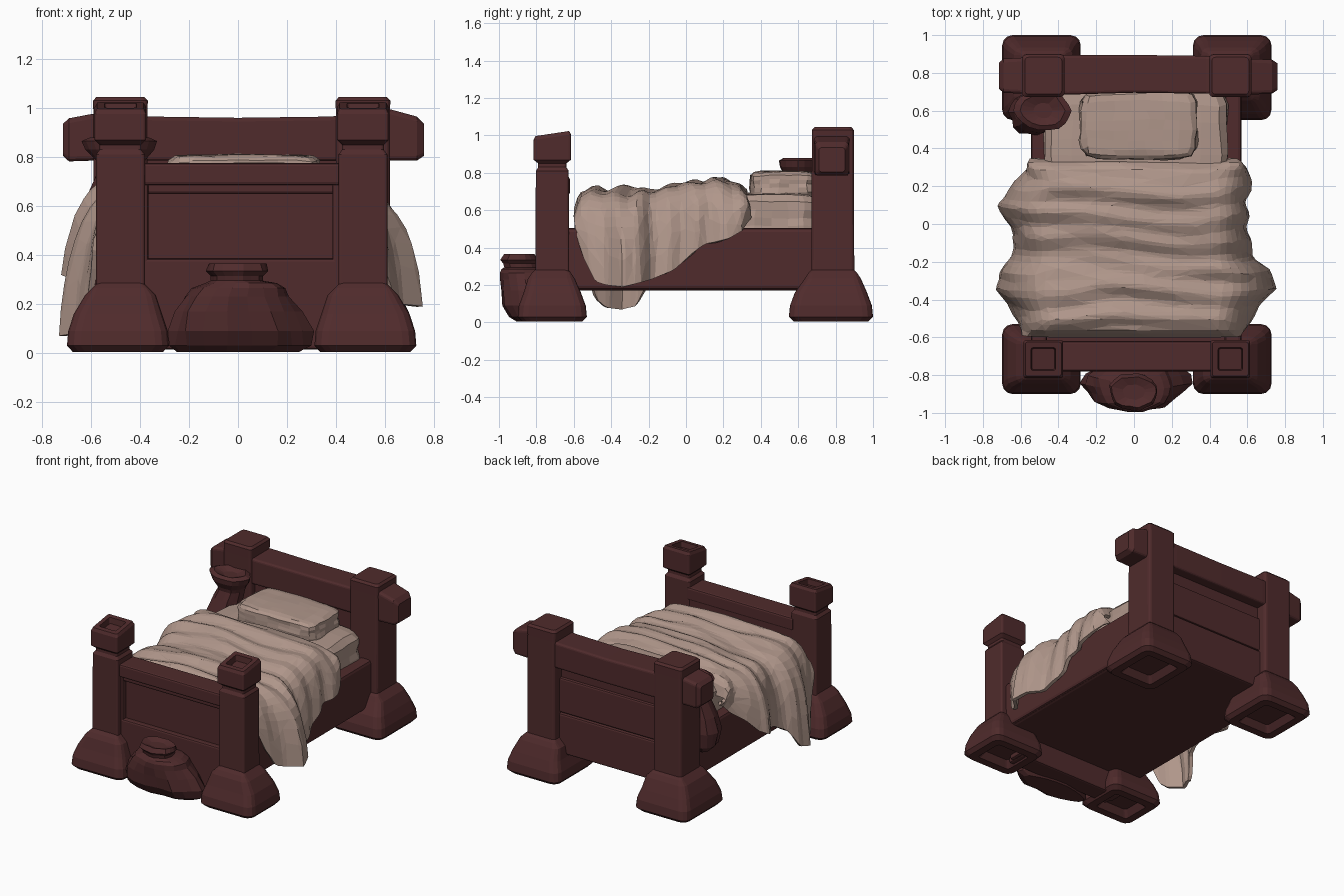
import bpy, bmesh, math, random
from mathutils import Vector, noise

random.seed(4)


def material(name, rgb):
    m = bpy.data.materials.new(name)
    m.diffuse_color = (*rgb, 1)
    return m


WOOD = material("dark red wood", (0.080, 0.024, 0.025))
LINEN = material("cream linen", (0.43, 0.305, 0.255))


def finish(name, bm, mat, bevel=0):
    bmesh.ops.recalc_face_normals(bm, faces=bm.faces)
    me = bpy.data.meshes.new(name)
    bm.to_mesh(me)
    bm.free()
    me.materials.append(mat)
    ob = bpy.data.objects.new(name, me)
    bpy.context.collection.objects.link(ob)
    if bevel:
        b = ob.modifiers.new("bevel", 'BEVEL')
        b.width, b.segments, b.limit_method = bevel, 2, 'ANGLE'
    return ob


def box(name, x, y, z, mat=WOOD, bevel=0.012):
    bm = bmesh.new()
    bmesh.ops.create_cube(bm, size=1)
    for v in bm.verts:
        v.co = [(r[0] + r[1]) / 2 + c * (r[1] - r[0]) for c, r in zip(v.co, (x, y, z))]
    return finish(name, bm, mat, bevel)


def skin(bm, rings):
    """Join rings of points into a closed tube."""
    rows = [[bm.verts.new(p) for p in r] for r in rings]
    n = len(rows[0])
    for a, b in zip(rows, rows[1:]):
        for i in range(n):
            bm.faces.new((a[i], a[(i + 1) % n], b[(i + 1) % n], b[i]))
    bm.faces.new(rows[0][::-1])
    bm.faces.new(rows[-1])


def rounded_rect(a, b, ra, rb, c):
    pts = []
    for k, (sa, sb) in enumerate(((1, 1), (-1, 1), (-1, -1), (1, -1))):
        for step in range(4):
            t = math.pi / 2 * (k + step / 3)
            pts.append((a + sa * (ra - c) + c * math.cos(t), b + sb * (rb - c) + c * math.sin(t)))
    return pts


def loft(name, rings, along_x=False, tilt=0):
    """Rounded rectangle loft; ring = height, centre a, b, half sizes a, b, corner radius."""
    bm = bmesh.new()
    skin(bm, [[(h, a, b) if along_x else (a, b, h + (tilt * (b - r[1]) if h > 0.95 else 0))
               for a, b in rounded_rect(*r)] for h, *r in rings])
    return finish(name, bm, WOOD)


# Feet, hollow underneath, and posts
def foot(name, x, y, ry, px, py, rpx, rpy):
    rings = [(0.05, x, y, 0.10, ry - 0.11, 0.02), (0.005, x, y, 0.13, ry - 0.08, 0.02),
             (0.005, x, y, 0.185, ry - 0.025, 0.05), (0.03, x, y, 0.208, ry, 0.055),
             (0.09, x, y, 0.203, ry - 0.006, 0.055), (0.16, x, y, 0.18, ry - 0.032, 0.05),
             (0.235, px, py, rpx + 0.045, rpy + 0.035, 0.04),
             (0.265, px, py, rpx + 0.015, rpy + 0.015, 0.02),
             (0.29, px, py, rpx - 0.01, rpy - 0.01, 0.015)]
    loft(name, rings)


for side, x in (("left", -0.49), ("right", 0.52)):
    px = x + (0.01 if x < 0 else -0.01)
    foot(side + "_front_foot", x, -0.715, 0.185, px, -0.72, 0.10, 0.09)
    foot(side + "_head_foot", x, 0.775, 0.225, px, 0.785, 0.11, 0.115)
    f = (px, -0.715)
    loft(side + "_front_post", [
        (0.25, *f, 0.10, 0.09, 0.012), (0.81, *f, 0.10, 0.088, 0.012),
        (0.83, *f, 0.085, 0.075, 0.012), (0.85, *f, 0.085, 0.075, 0.012),
        (0.87, *f, 0.105, 0.10, 0.012), (0.99, *f, 0.105, 0.10, 0.012),
        (1.01, *f, 0.095, 0.09, 0.012), (1.01, *f, 0.065, 0.06, 0.01),
        (0.97, *f, 0.06, 0.055, 0.01)], tilt=0.15)
    h = (px, 0.785)
    loft(side + "_head_post", [
        (0.25, *h, 0.11, 0.115, 0.02), (0.97, *h, 0.11, 0.112, 0.02),
        (1.03, *h, 0.112, 0.112, 0.02), (1.045, *h, 0.098, 0.098, 0.02)])

# Footboard: panel framed by rails and stiles
box("footboard_panel", (-0.42, 0.45), (-0.73, -0.63), (0.02, 0.76))
box("footboard_top_rail", (-0.40, 0.43), (-0.78, -0.62), (0.685, 0.775))
box("footboard_ledge", (-0.40, 0.43), (-0.755, -0.63), (0.65, 0.70))
box("footboard_lower_rail", (-0.40, 0.43), (-0.765, -0.63), (0.015, 0.385))
for side, x in (("left", -0.39), ("right", 0.41)):
    box(side + "_footboard_stile", (x - 0.025, x + 0.025), (-0.765, -0.65), (0.3, 0.7))

# Headboard: panel, lower boards, heavy top beam with tapered ends
box("headboard_panel", (-0.42, 0.45), (0.72, 0.82), (0.17, 0.85))
box("headboard_lower_board", (-0.42, 0.45), (0.72, 0.845), (0.17, 0.45))
box("headboard_upper_board", (-0.42, 0.45), (0.72, 0.84), (0.455, 0.70))
loft("headboard_beam", [
    (-0.715, 0.785, 0.87, 0.07, 0.065, 0.015), (-0.69, 0.785, 0.87, 0.09, 0.088, 0.02),
    (-0.60, 0.785, 0.88, 0.095, 0.095, 0.02), (-0.35, 0.79, 0.875, 0.105, 0.09, 0.015),
    (0.0, 0.795, 0.872, 0.10, 0.088, 0.015), (0.38, 0.79, 0.875, 0.10, 0.09, 0.015),
    (0.62, 0.78, 0.89, 0.095, 0.105, 0.02), (0.73, 0.78, 0.875, 0.09, 0.09, 0.02),
    (0.76, 0.78, 0.87, 0.07, 0.065, 0.015)], along_x=True)

# Bed frame
box("bed_base", (-0.54, 0.56), (-0.66, 0.76), (0.17, 0.40), bevel=0.02)
for side, x in (("left", (-0.545, -0.46)), ("right", (0.48, 0.57))):
    box(side + "_side_rail", x, (-0.66, 0.72), (0.175, 0.505), bevel=0.02)


# Soft parts: rounded boxes roughened with noise
def cushion(name, x, y, z, power, rough):
    bm = bmesh.new()
    bmesh.ops.create_cube(bm, size=2)
    bmesh.ops.subdivide_edges(bm, edges=bm.edges, cuts=6, use_grid_fill=True)
    for v in bm.verts:
        c = v.co.copy()
        k = max(map(abs, c)) / sum(abs(t) ** power for t in c) ** (1 / power)
        c = c * k + noise.noise_vector(c * 1.7 + Vector((3, 1, 2))) * rough
        v.co = [(r[0] + r[1]) / 2 + t * (r[1] - r[0]) / 2 for t, r in zip(c, (x, y, z))]
    return finish(name, bm, LINEN)


cushion("mattress", (-0.47, 0.49), (0.10, 0.72), (0.38, 0.69), 9, 0.06)
cushion("pillow", (-0.28, 0.33), (0.345, 0.70), (0.65, 0.81), 7, 0.08)

# Blanket: rows of (y, top z, left hem z, right hem z, left reach, right reach)
ROWS = [(-0.60, 0.60, 0.42, 0.48, 0.58, 0.58), (-0.57, 0.69, 0.33, 0.36, 0.60, 0.60),
        (-0.50, 0.72, 0.13, 0.22, 0.63, 0.63), (-0.44, 0.71, 0.08, 0.20, 0.67, 0.67),
        (-0.35, 0.715, 0.07, 0.19, 0.73, 0.74), (-0.27, 0.72, 0.09, 0.21, 0.73, 0.74),
        (-0.20, 0.70, 0.22, 0.23, 0.66, 0.65), (-0.08, 0.73, 0.29, 0.28, 0.64, 0.62),
        (0.03, 0.755, 0.31, 0.38, 0.68, 0.61), (0.09, 0.765, 0.32, 0.42, 0.74, 0.61),
        (0.14, 0.775, 0.35, 0.43, 0.69, 0.62), (0.22, 0.77, 0.44, 0.45, 0.62, 0.62),
        (0.29, 0.74, 0.50, 0.49, 0.55, 0.58), (0.335, 0.70, 0.56, 0.55, 0.51, 0.54),
        (0.345, 0.64, 0.56, 0.56, 0.49, 0.51)]


def row_at(y):
    for a, b in zip(ROWS, ROWS[1:]):
        if y <= b[0]:
            t = (y - a[0]) / (b[0] - a[0])
            return [p + (q - p) * t for p, q in zip(a, b)]
    return ROWS[-1]


def blanket_point(y, s):
    _, top, hem_l, hem_r, out_l, out_r = row_at(y)
    hem, out, sign = (hem_l, out_l, -1) if s < 0 else (hem_r, out_r, 1)
    t = abs(s)
    # folds run across the bed on top and down the sides
    warp = 4 * noise.noise(Vector((s * 1.5, y * 2, 0.3)))
    fold = 0.008 * math.sin(46 * y + 2 * s + warp) \
        + 0.028 * noise.noise(Vector((s * 2.0, y * 9 + s * 1.5, 1.5)))
    if t < 0.5:
        x, z = t / 0.5 * 0.42, top - 0.02 * (t / 0.5) ** 2
        return Vector((sign * x, y, z + fold))
    k = (t - 0.5) / 0.5
    ctrl = max(0.60, out - 0.03)
    x = (1 - k) ** 2 * 0.42 + 2 * k * (1 - k) * ctrl + k * k * out
    z = (1 - k) ** 2 * (top - 0.02) + 2 * k * (1 - k) * (top - 0.03) + k * k * hem
    return Vector((sign * (x + fold * min(1, 2 * k) * 0.8), y + 0.015 * math.sin(5 * z) * k,
                   z + fold * (1 - k)))


bm = bmesh.new()
NY, NX = 50, 40
grid = [[bm.verts.new(blanket_point(-0.60 + 0.945 * i / NY, -1 + 2 * j / NX))
         for j in range(NX + 1)] for i in range(NY + 1)]
for i in range(NY):
    for j in range(NX):
        bm.faces.new((grid[i][j], grid[i][j + 1], grid[i + 1][j + 1], grid[i + 1][j]))
blanket = finish("blanket", bm, LINEN)
if blanket.data.polygons[NY * NX // 2 + NX // 2].normal.z < 0:
    blanket.data.flip_normals()
blanket.modifiers.new("low_poly", 'DECIMATE').ratio = 0.3
sol = blanket.modifiers.new("thickness", 'SOLIDIFY')
sol.thickness, sol.offset = 0.025, -1


# Tied sacks: ring = z, centre x, centre y, half width x, half width y
def sack(name, rings, lump):
    bm = bmesh.new()
    pts = []
    for z, cx, cy, rx, ry in rings:
        ring = []
        for i in range(18):
            a = math.tau * i / 18
            k = 1 + lump * noise.noise(Vector((math.cos(a) * 2, math.sin(a) * 2, z * 5)))
            ring.append((cx + rx * k * math.cos(a), cy + ry * k * math.sin(a), z))
        pts.append(ring)
    skin(bm, pts)
    return finish(name, bm, WOOD)


sack("front_sack", [
    (0.005, 0, -0.82, 0.25, 0.08), (0.03, 0.01, -0.83, 0.285, 0.11),
    (0.09, 0.01, -0.845, 0.285, 0.135), (0.17, 0, -0.85, 0.255, 0.14),
    (0.23, 0, -0.86, 0.215, 0.135), (0.265, 0.01, -0.865, 0.195, 0.13),
    (0.285, 0.02, -0.87, 0.15, 0.115), (0.295, 0, -0.88, 0.11, 0.09),
    (0.315, 0, -0.885, 0.11, 0.09), (0.335, 0, -0.89, 0.13, 0.10),
    (0.365, 0, -0.89, 0.12, 0.08), (0.35, 0, -0.89, 0.06, 0.04)], 0.15)

sack("hanging_sack", [
    (0.36, -0.55, 0.60, 0.05, 0.05), (0.40, -0.55, 0.59, 0.09, 0.09),
    (0.50, -0.54, 0.59, 0.115, 0.11), (0.60, -0.52, 0.59, 0.115, 0.105),
    (0.70, -0.50, 0.60, 0.10, 0.09), (0.76, -0.48, 0.61, 0.09, 0.08),
    (0.785, -0.48, 0.61, 0.10, 0.085), (0.83, -0.48, 0.60, 0.14, 0.10),
    (0.865, -0.48, 0.60, 0.155, 0.105), (0.88, -0.48, 0.60, 0.12, 0.08),
    (0.86, -0.48, 0.60, 0.05, 0.04)], 0.2)
